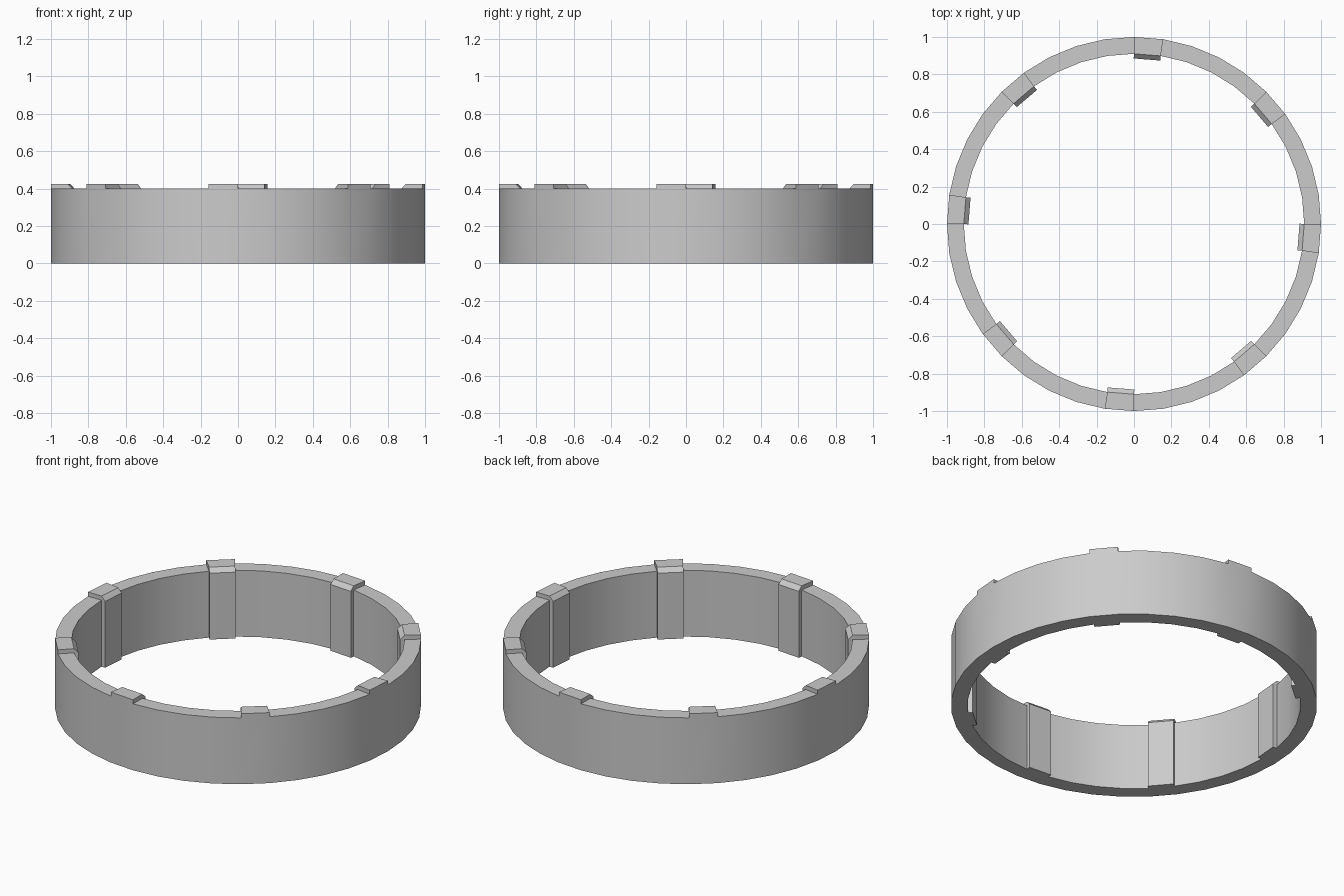
import bpy, bmesh
from math import sin, cos, radians
from mathutils import Vector

if "Cube" in bpy.data.objects:
    bpy.data.objects.remove(bpy.data.objects["Cube"])

SIDES, R_OUT, R_IN = 40, 1.0, 0.91
H, H_PAD, PAD = 0.40, 0.425, 0.025
STEP = 360 / SIDES

bm = bmesh.new()


def pt(r, deg, z):
    return Vector((r * cos(radians(deg)), r * sin(radians(deg)), z))


def face(*pts):
    bm.faces.new([bm.verts.new(p) for p in pts])


for i in range(SIDES):
    a, b = i * STEP, (i + 1) * STEP
    # outer wall and underside of the ring
    face(pt(R_OUT, a, 0), pt(R_OUT, b, 0), pt(R_OUT, b, H), pt(R_OUT, a, H))
    face(pt(R_IN, a, 0), pt(R_IN, b, 0), pt(R_OUT, b, 0), pt(R_OUT, a, 0))

    if i % 5 != 4:
        # plain segment: top and inner wall
        face(pt(R_OUT, a, H), pt(R_OUT, b, H), pt(R_IN, b, H), pt(R_IN, a, H))
        face(pt(R_IN, a, H), pt(R_IN, b, H), pt(R_IN, b, 0), pt(R_IN, a, 0))
        continue

    # clip segment: raised top, sloped shoulder and inner pad
    inward = pt(-PAD, (a + b) / 2, 0)
    rims = []
    for d in (a, b):
        rims.append((pt(R_OUT, d, H), pt(R_OUT, d, H_PAD), pt(R_IN, d, H_PAD),
                     pt(R_IN, d, H) + inward, pt(R_IN, d, 0) + inward, pt(R_IN, d, 0)))
        rim, corner = rims[-1], pt(R_IN, d, H)
        face(rim[0], rim[1], rim[2], corner)
        face(corner, rim[2], rim[3])
        face(corner, rim[3], rim[4], rim[5])
    p, q = rims
    for k in range(5):
        face(p[k], q[k], q[k + 1], p[k + 1])

bmesh.ops.remove_doubles(bm, verts=bm.verts[:], dist=0.0005)
bmesh.ops.recalc_face_normals(bm, faces=bm.faces[:])

mesh = bpy.data.meshes.new("clip_ring")
bm.to_mesh(mesh)
bm.free()
ring = bpy.data.objects.new("clip_ring", mesh)
bpy.context.collection.objects.link(ring)
bpy.context.view_layer.objects.active = ring
ring.select_set(True)
bpy.ops.object.shade_smooth_by_angle(angle=radians(20))
